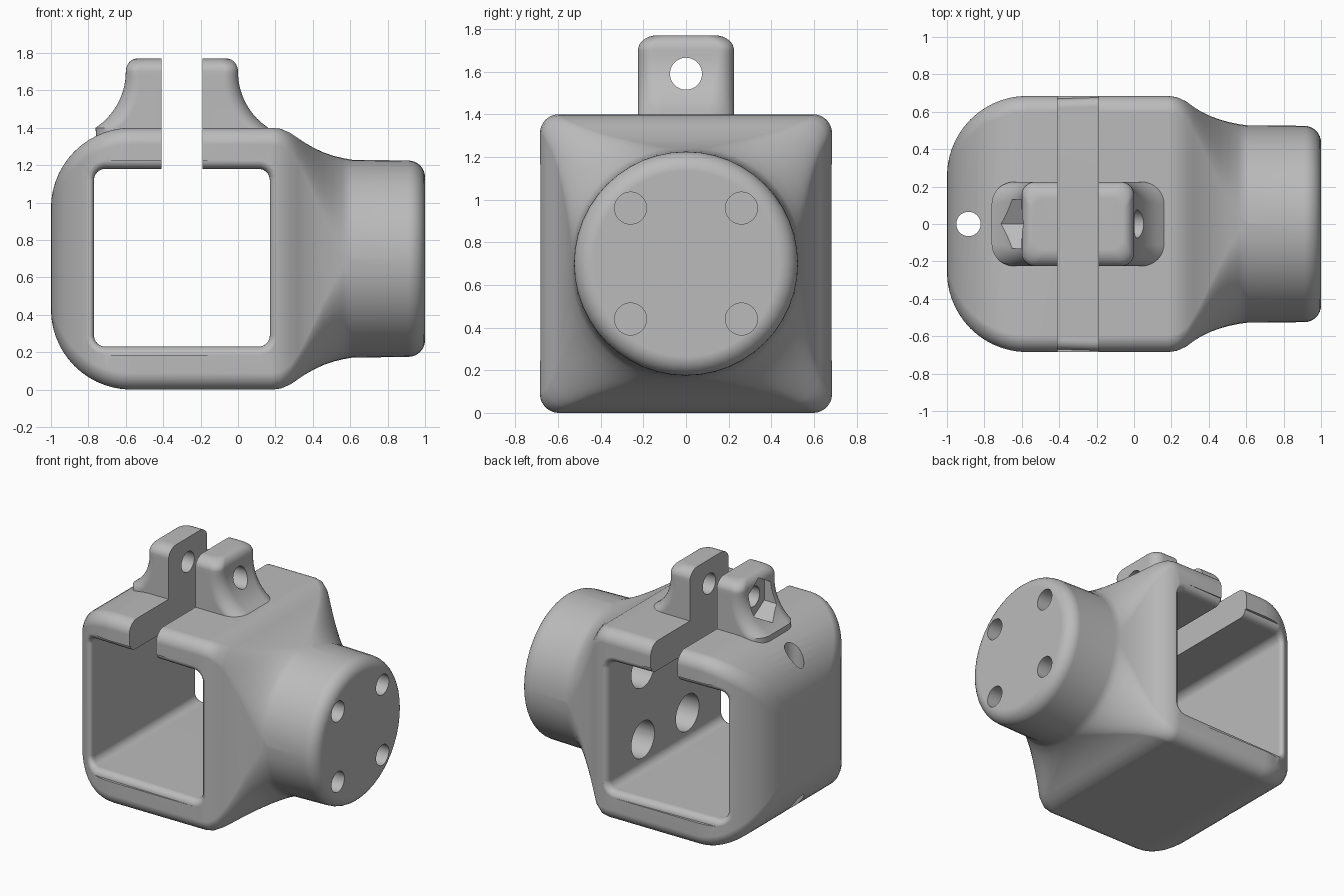
import bpy, bmesh, math
from mathutils import Vector, Matrix

cube = bpy.data.objects.get("Cube")
if cube:
    bpy.data.objects.remove(cube, do_unlink=True)

grey = bpy.data.materials.new("plain grey")
grey.use_nodes = True
grey.diffuse_color = (0.5, 0.5, 0.5, 1)
grey.node_tree.nodes["Principled BSDF"].inputs["Base Color"].default_value = (0.5, 0.5, 0.5, 1)


def add(name, bm):
    bmesh.ops.remove_doubles(bm, verts=bm.verts, dist=1e-5)
    bmesh.ops.recalc_face_normals(bm, faces=bm.faces)
    mesh = bpy.data.meshes.new(name)
    bm.to_mesh(mesh)
    bm.free()
    mesh.materials.append(grey)
    obj = bpy.data.objects.new(name, mesh)
    bpy.context.collection.objects.link(obj)
    return obj


def rounded_rect(a, b, r, n=12):
    """Outline with half sizes a, b and corner radius r."""
    pts = []
    for k, (sx, sy) in enumerate([(1, 1), (-1, 1), (-1, -1), (1, -1)]):
        for i in range(n + 1):
            t = math.pi / 2 * (k + i / n)
            pts.append((sx * (a - r) + r * math.cos(t), sy * (b - r) + r * math.sin(t)))
    return pts


def loft(name, sections, place):
    """Skin rounded rectangles (position, a, b, r) along an axis."""
    bm = bmesh.new()
    rings = [[bm.verts.new(place(s, u, v)) for u, v in rounded_rect(a, b, r)]
             for s, a, b, r in sections]
    count = len(rings[0])
    for p, q in zip(rings, rings[1:]):
        for i in range(count):
            j = (i + 1) % count
            bm.faces.new((p[i], p[j], q[j], q[i]))
    bm.faces.new(rings[0])
    bm.faces.new(rings[-1])
    return add(name, bm)


def rod(name, axis, start, end, centre, radius, sides=40, turn=0):
    """Cylinder along axis 'X' or 'Z'; centre gives the other two coordinates."""
    bm = bmesh.new()
    bmesh.ops.create_cone(bm, cap_ends=True, segments=sides, radius1=radius,
                          radius2=radius, depth=end - start,
                          matrix=Matrix.Rotation(turn, 4, 'Z'))
    mid = (start + end) / 2
    if axis == 'X':
        m = Matrix.Translation((mid, *centre)) @ Matrix.Rotation(math.pi / 2, 4, 'Y')
    else:
        m = Matrix.Translation((*centre, mid))
    bm.transform(m)
    return add(name, bm)


def combine(target, tool, operation='DIFFERENCE'):
    mod = target.modifiers.new(tool.name, 'BOOLEAN')
    mod.operation = operation
    mod.solver = 'EXACT'
    mod.object = tool
    bpy.context.view_layer.objects.active = target
    bpy.ops.object.modifier_apply(modifier=mod.name)
    bpy.data.objects.remove(tool, do_unlink=True)


# Clamp body: rounded end, square middle, neck blending to a round boss
steps = 14
sections = []
for i in range(steps + 1):
    t = math.pi / 2 * i / steps
    s = 0.43 * math.sin(t)
    sections.append((-0.57 - 0.43 * math.cos(t), 0.255 + s, 0.27 + s, 0.09))
sections.append((0.18, 0.685, 0.7, 0.09))
neck = [(0.23, 0.678, 0.694, 0.09), (0.28, 0.655, 0.672, 0.1), (0.32, 0.625, 0.645, 0.13),
        (0.36, 0.6, 0.618, 0.18), (0.41, 0.576, 0.59, 0.26), (0.46, 0.558, 0.567, 0.345),
        (0.51, 0.544, 0.55, 0.42), (0.56, 0.534, 0.538, 0.485), (0.61, 0.527, 0.529, 0.52)]
sections += neck
for i in range(9):
    t = math.pi / 2 * i / 8
    h = 0.435 + 0.09 * math.cos(t)
    sections.append((0.91 + 0.09 * math.sin(t), h, h, h))
body = loft("clamp_body", sections, lambda s, u, v: (s, u, 0.7 + v))

# Clamping ears: flared foot and rounded top
sections = [(1.2, 0.4, 0.225, 0.12), (1.36, 0.46, 0.225, 0.12)]
for i in range(13):
    z = 1.4 + 0.3 * i / 12
    w = 0.66 - math.sqrt(0.36 ** 2 - (1.7 - z) ** 2)
    sections.append((z, w, 0.225, 0.12 - 0.05 * i / 12))
for i in range(1, 9):
    t = math.pi / 2 * i / 8
    c = 1 - math.cos(t)
    sections.append((1.7 + 0.07 * math.sin(t), 0.3 - 0.06 * c, 0.225 - 0.09 * c, 0.07))
ears = loft("clamp_ears", sections, lambda s, u, v: (u - 0.3, v, s))
combine(body, ears, 'UNION')

# Square opening with softened rims that follow the rounded end
half = []
for i in range(7):
    t = math.pi / 2 * i / 6
    grow = 0.045 * (1 - math.cos(t))
    half.append((0.635 + 0.05 * math.sin(t), 0.47 + grow, 0.475 + grow, 0.06 + grow))
half.append((0.9, 0.52, 0.525, 0.11))
sections = [(-y, a, b, r) for y, a, b, r in reversed(half)] + half
opening = loft("opening_cutter", sections, lambda s, u, v: (u - 0.3, s, 0.705 + v))
for v in opening.data.vertices:
    if abs(v.co.y) < 0.8:
        d = max(0, -0.57 - v.co.x)
        v.co.y -= math.copysign(0.43 - math.sqrt(0.43 ** 2 - d * d), v.co.y)
combine(body, opening)

# Slot between the ears
bm = bmesh.new()
bmesh.ops.create_cube(bm, size=1, matrix=Matrix.Translation((-0.3, 0, 1.5))
                      @ Matrix.Diagonal((0.22, 2, 1, 1)))
combine(body, add("slot_cutter", bm))

# Boss holes, wider on the inside
for y in (-0.26, 0.26):
    for z in (0.44, 0.96):
        combine(body, rod("boss_hole", 'X', 0, 1.2, (y, z), 0.075))
        combine(body, rod("boss_recess", 'X', 0, 0.72, (y, z), 0.135))

# Ear bolt hole, hexagonal nut pocket and vertical pin hole
combine(body, rod("bolt_hole", 'X', -1.1, 0.5, (0, 1.59), 0.075))
combine(body, rod("nut_pocket", 'X', -1.1, -0.55, (0, 1.59), 0.15, 6, math.pi / 6))
combine(body, rod("pin_hole", 'Z', -0.2, 1.6, (-0.885, 0), 0.065))

# Smooth shading with crisp cut edges
bpy.ops.object.select_all(action='DESELECT')
body.select_set(True)
bpy.context.view_layer.objects.active = body
bpy.ops.object.shade_smooth_by_angle(angle=math.radians(32))
weighted = body.modifiers.new("weighted_normals", 'WEIGHTED_NORMAL')
weighted.keep_sharp = True
